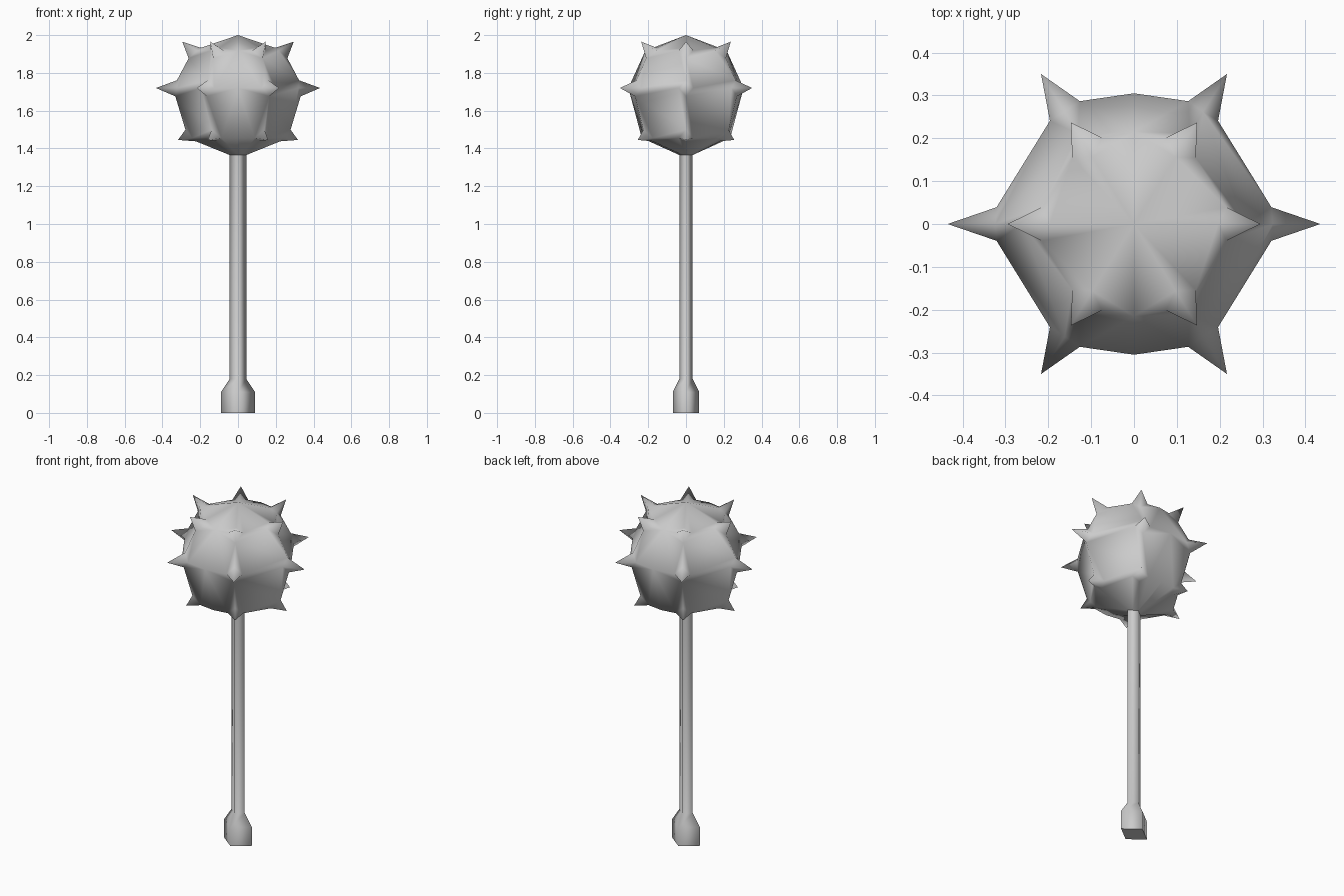
import bpy, bmesh
from mathutils import Vector

if "Cube" in bpy.data.objects:
    bpy.data.objects.remove(bpy.data.objects["Cube"])


def finish(name, bm):
    bmesh.ops.recalc_face_normals(bm, faces=bm.faces[:])
    me = bpy.data.meshes.new(name)
    bm.to_mesh(me)
    bm.free()
    ob = bpy.data.objects.new(name, me)
    bpy.context.collection.objects.link(ob)


def loft(bm, rings):
    # Stitch closed rings of equal length into a tube
    loops = [[bm.verts.new(p) for p in r] for r in rings]
    for a, b in zip(loops, loops[1:]):
        for i in range(len(a)):
            j = (i + 1) % len(a)
            bm.faces.new((a[i], a[j], b[j], b[i])).smooth = True
    return loops


def diamond(rx, ry, z):
    return [(rx, 0, z), (0, ry, z), (-rx, 0, z), (0, -ry, z)]


def head_ring(r, cx, cy, my, z):
    # Six spike corners plus a front and back midpoint
    return [(r, 0, z), (cx, cy, z), (0, my, z), (-cx, cy, z),
            (-r, 0, z), (-cx, -cy, z), (0, -my, z), (cx, -cy, z)]


# Handle with flared pommel, four-sided
bm = bmesh.new()
loops = loft(bm, [diamond(0.09, 0.07, 0), diamond(0.09, 0.07, 0.11),
                  diamond(0.044, 0.035, 0.18), diamond(0.044, 0.035, 1.38)])
base = bm.faces.new(loops[0])
for e in base.edges:
    e.smooth = False
finish("handle", bm)

# Spiked head: body rings from the handle up to the pole
bm = bmesh.new()
loops = loft(bm, [head_ring(0.044, 0.022, 0.0175, 0.035, 1.365),
                  head_ring(0.265, 0.133, 0.215, 0.234, 1.455),
                  head_ring(0.345, 0.172, 0.28, 0.305, 1.72),
                  head_ring(0.24, 0.12, 0.193, 0.215, 1.918)])
pole = bm.verts.new((0, 0, 2.0))
top = loops[3]
for i in range(8):
    bm.faces.new((top[i], top[(i + 1) % 8], pole)).smooth = True

# Spikes: cut each corner off, then pull the cut face out to a tip
tips = [(0.318, 0.16, 0.255, 1.445), (0.435, 0.217, 0.35, 1.72),
        (0.295, 0.147, 0.237, 1.965)]
corners = []
for loop, (r, cx, cy, z) in zip(loops[1:], tips):
    tip_ring = head_ring(r, cx, cy, 0, z)
    for i in (0, 1, 3, 4, 5, 7):
        corners.append((loop[i], loop[i].co.copy(), Vector(tip_ring[i])))
bmesh.ops.bevel(bm, geom=[c[0] for c in corners], offset=0.046,
                offset_type='OFFSET', segments=1, profile=0.5,
                affect='VERTICES')
for _, co, tip in corners:
    cut = [f for f in bm.faces if all((v.co - co).length < 0.06 for v in f.verts)]
    bmesh.ops.poke(bm, faces=cut[:1])["verts"][0].co = tip
for f in bm.faces:
    f.smooth = True
finish("spiked_head", bm)
